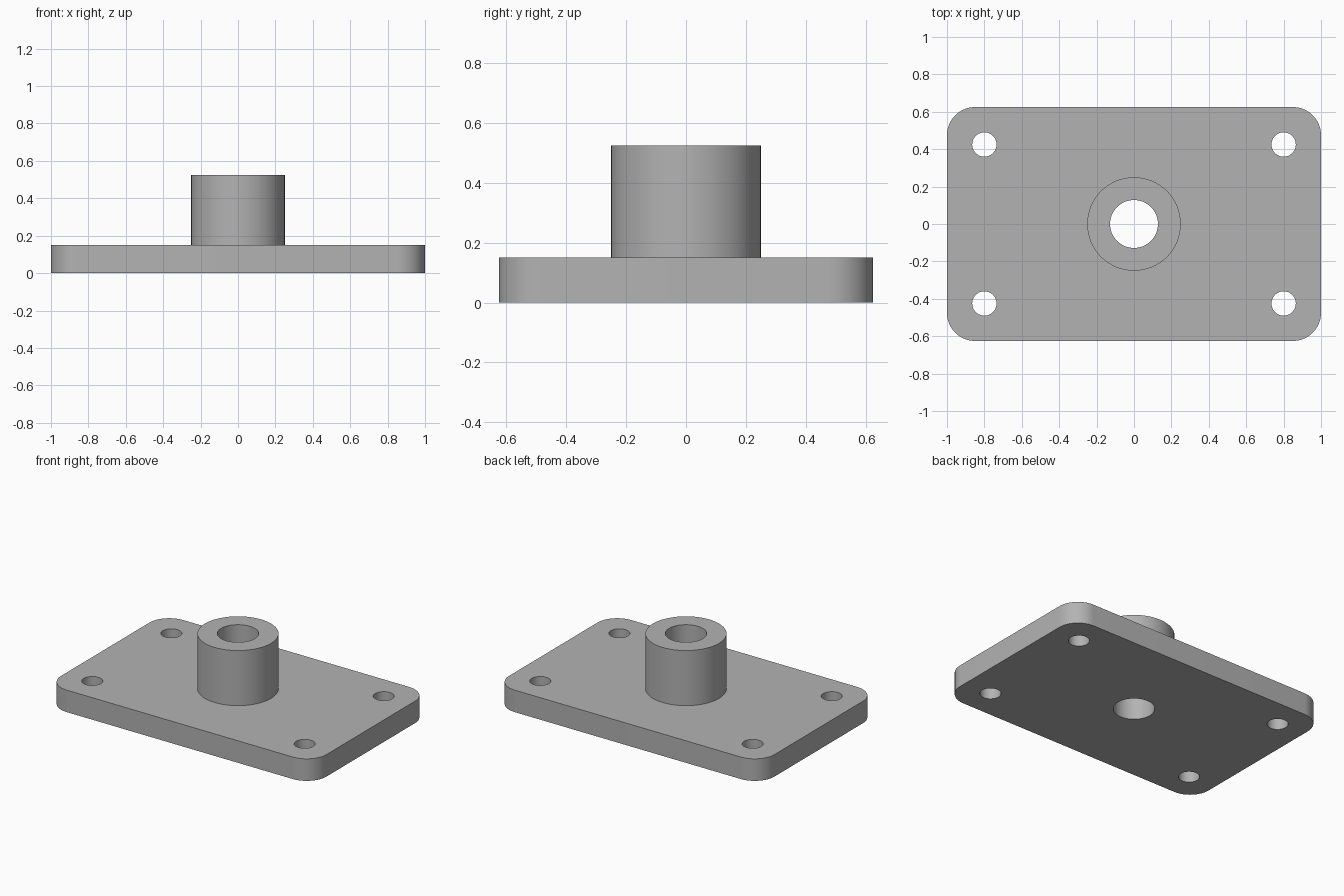
import bpy
import math

cube = bpy.data.objects.get("Cube")
if cube:
    bpy.data.objects.remove(cube, do_unlink=True)

# Main dimensions
HALF_X, HALF_Y, THICK, CORNER = 1.0, 0.625, 0.15, 0.15
BOSS_R, BOSS_TOP, BORE_R = 0.25, 0.525, 0.128
HOLE_R, HOLE_X, HOLE_Y = 0.065, 0.8, 0.425

steel = bpy.data.materials.new("plain grey")
steel.use_nodes = True
grey = (0.45, 0.45, 0.45, 1)
steel.diffuse_color = grey
steel.node_tree.nodes["Principled BSDF"].inputs["Base Color"].default_value = grey


def cylinder(name, radius, bottom, top, x=0, y=0):
    bpy.ops.mesh.primitive_cylinder_add(
        vertices=64, radius=radius, depth=top - bottom,
        location=(x, y, (bottom + top) / 2))
    obj = bpy.context.object
    obj.name = name
    obj.data.materials.append(steel)
    return obj


def rounded_plate(name):
    # Outline made of four corner arcs, extruded by a prism
    steps = 16
    outline = []
    for i, (sx, sy) in enumerate([(1, 1), (-1, 1), (-1, -1), (1, -1)]):
        for s in range(steps + 1):
            a = math.pi / 2 * (i + s / steps)
            outline.append((sx * (HALF_X - CORNER) + CORNER * math.cos(a),
                            sy * (HALF_Y - CORNER) + CORNER * math.sin(a)))
    n = len(outline)
    verts = [(x, y, z) for z in (0, THICK) for x, y in outline]
    faces = [tuple(reversed(range(n))), tuple(range(n, 2 * n))]
    faces += [(i, (i + 1) % n, n + (i + 1) % n, n + i) for i in range(n)]
    mesh = bpy.data.meshes.new(name)
    mesh.from_pydata(verts, [], faces)
    mesh.materials.append(steel)
    obj = bpy.data.objects.new(name, mesh)
    bpy.context.collection.objects.link(obj)
    return obj


def combine(target, tool, operation):
    mod = target.modifiers.new(tool.name, 'BOOLEAN')
    mod.operation = operation
    mod.solver = 'EXACT'
    mod.object = tool
    bpy.context.view_layer.objects.active = target
    bpy.ops.object.modifier_apply(modifier=mod.name)
    bpy.data.objects.remove(tool, do_unlink=True)


# Base plate with the raised boss fused on
flange = rounded_plate("flange_plate")
combine(flange, cylinder("boss", BOSS_R, THICK / 2, BOSS_TOP), 'UNION')

# Central bore and the four bolt holes
combine(flange, cylinder("bore", BORE_R, -0.1, BOSS_TOP + 0.1), 'DIFFERENCE')
for x in (-HOLE_X, HOLE_X):
    for y in (-HOLE_Y, HOLE_Y):
        combine(flange, cylinder("bolt_hole", HOLE_R, -0.1, THICK + 0.1, x, y),
                'DIFFERENCE')

# Smooth walls, sharp rims
bpy.ops.object.select_all(action='DESELECT')
flange.select_set(True)
bpy.context.view_layer.objects.active = flange
bpy.ops.object.shade_smooth_by_angle(angle=math.radians(30))
